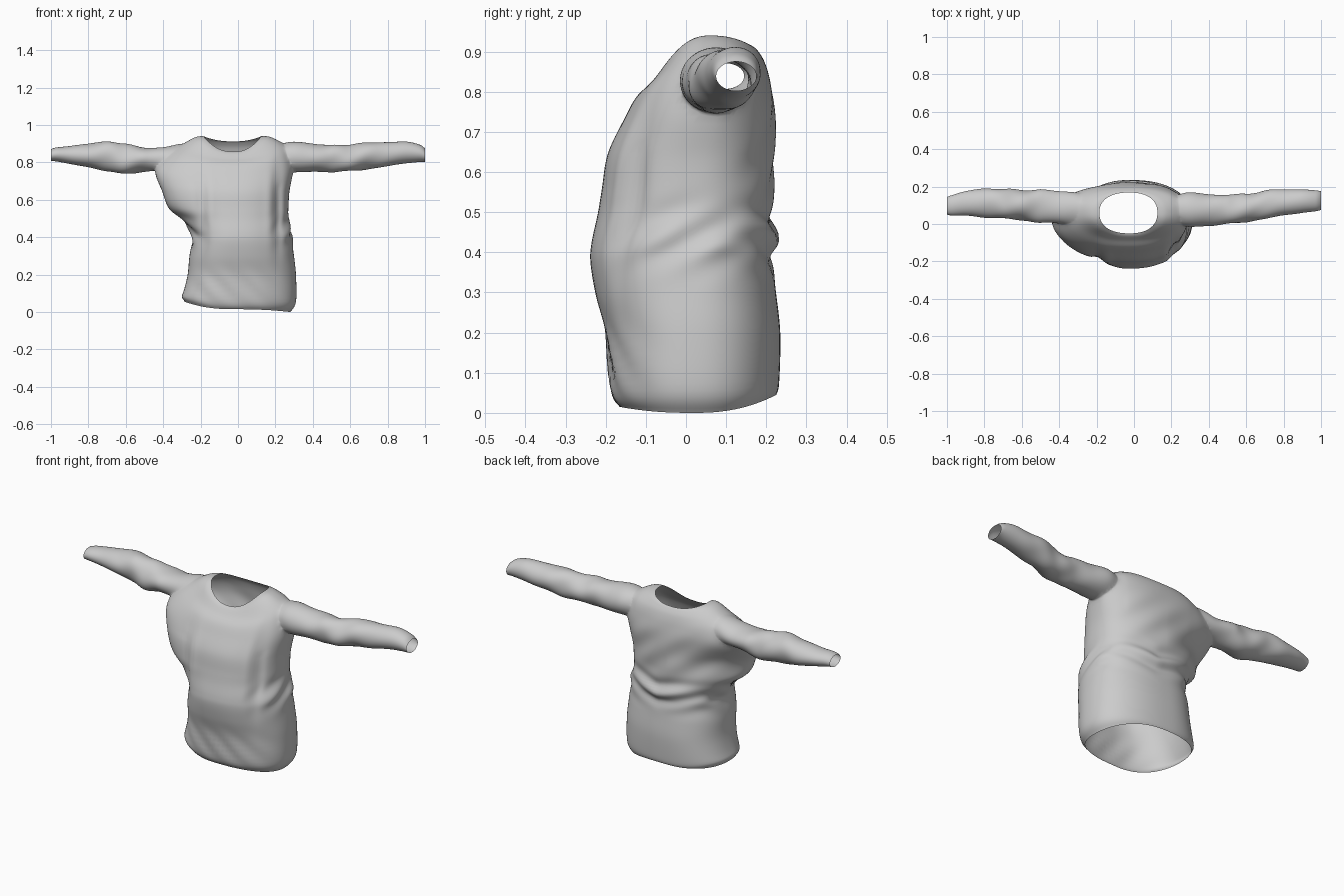
import bpy, bmesh, math
from mathutils import Vector

if "Cube" in bpy.data.objects:
    bpy.data.objects.remove(bpy.data.objects["Cube"])


def spline(rows, steps):
    """Catmull-Rom interpolation of table rows."""
    out = []
    n = len(rows)
    for i in range(n - 1):
        a, b, c, d = (rows[min(max(k, 0), n - 1)] for k in (i - 1, i, i + 1, i + 2))
        for s in range(steps):
            t = s / steps
            out.append([0.5 * (2 * q + (r - p) * t + (2 * p - 5 * q + 4 * r - w) * t * t
                               + (3 * q - p - 3 * r + w) * t ** 3)
                        for p, q, r, w in zip(a, b, c, d)])
    out.append(list(rows[-1]))
    return out


def bump(v, centre, width):
    return math.exp(-((v - centre) / width) ** 2)


def power(v, e):
    return math.copysign(abs(v) ** e, v)


def loft(name, rings):
    """Closed tube; each end is a fan around a centre point. Returns object and centres."""
    bm = bmesh.new()
    loops = [[bm.verts.new(p) for p in ring] for ring in rings]
    n = len(loops[0])
    for a, b in zip(loops, loops[1:]):
        for i in range(n):
            bm.faces.new((a[i], a[(i + 1) % n], b[(i + 1) % n], b[i]))
    centres = []
    for loop in (loops[0], loops[-1]):
        c = sum((v.co for v in loop), Vector()) / n
        centres.append(c)
        cv = bm.verts.new(c)
        for i in range(n):
            bm.faces.new((loop[i], loop[(i + 1) % n], cv))
    bmesh.ops.recalc_face_normals(bm, faces=bm.faces)
    me = bpy.data.meshes.new(name)
    bm.to_mesh(me)
    bm.free()
    ob = bpy.data.objects.new(name, me)
    bpy.context.collection.objects.link(ob)
    return ob, centres


# Torso: z side, z front, z back, x left, x right, y front, y back, y centre
TORSO = [
    (.005, .02, .05, -.285, .28, -.165, .225, .02),
    (.06, .06, .08, -.30, .31, -.187, .232, .02),
    (.20, .20, .20, -.27, .31, -.20, .235, .02),
    (.30, .30, .30, -.26, .30, -.225, .225, .02),
    (.38, .38, .38, -.245, .29, -.238, .215, .02),
    (.43, .43, .43, -.25, .285, -.235, .222, .02),
    (.50, .50, .50, -.30, .27, -.22, .213, .02),
    (.56, .56, .56, -.37, .27, -.21, .217, .02),
    (.65, .65, .65, -.405, .275, -.195, .22, .03),
    (.76, .735, .76, -.445, .295, -.155, .22, .06),
    (.845, .79, .83, -.38, .28, -.125, .21, .07),
    (.90, .825, .88, -.30, .25, -.09, .195, .07),
    (.94, .853, .908, -.23, .175, -.065, .178, .06),
    (.945, .862, .917, -.185, .125, -.05, .168, .06)]


def torso_ring(row, n=112):
    zs, zf, zb, xl, xr, yf, yb, yc = row
    pts = []
    for i in range(n):
        a = 2 * math.pi * i / n
        c, s = math.cos(a), math.sin(a)
        # the slack under the left arm hangs forward and is pinched at the back
        wide = bump(zs, .64, .13) if c < 0 else 0
        e = 0.86 + wide * (.34 if s > 0 else .16)
        cx = -.025
        x = cx + power(c, e) * (xr - cx if c > 0 else cx - xl)
        y = yc + power(s, e) * (yb - yc if s > 0 else yc - yf)
        y -= .045 * wide * c * c
        z = zs + ((zf if s < 0 else zb) - zs) * s * s
        z += .055 * max(0, -c) ** 2 * bump(zs, .0, .08)
        front, back = max(0, -s), max(0, s)
        # long folds either side of the front panel
        fold = bump(zs, .56, .19)
        y += front * fold * (.036 * bump(x, .215, .024) + .016 * bump(x, -.195, .03))
        y -= front * fold * .008 * (bump(x, .17, .025) + bump(x, -.15, .025))
        # gathers above the hem
        low = bump(zs, .13, .08)
        y += front * low * .004 * math.sin(45 * x + 40 * z)
        # slack folds across the back waist
        waist = bump(zs, .44, .07)
        y += back * waist * .011 * math.sin(62 * (z - .3 * abs(x - .03)))
        y += back * bump(zs, .65, .15) * .004 * math.sin(38 * (z + .8 * x))
        # creases at the sides
        x += abs(c) ** 3 * waist * .008 * math.sin(55 * (z - .6 * y))
        pts.append((x, y, z))
    return pts


# Sleeves: x, z low, z high, y low, y high
SLEEVE_LEFT = [
    (-.20, .80, .885, .04, .13), (-.30, .77, .905, .00, .168), (-.40, .765, .885, .00, .175),
    (-.50, .755, .887, .01, .185), (-.61, .742, .902, .02, .182), (-.70, .76, .918, .03, .186),
    (-.80, .778, .905, .035, .19), (-.90, .797, .892, .045, .175), (-.97, .81, .885, .045, .155),
    (-1.0, .812, .876, .05, .145)]
SLEEVE_RIGHT = [
    (.19, .80, .885, .04, .13), (.28, .755, .917, -.015, .17), (.40, .753, .905, -.01, .16),
    (.50, .755, .90, .00, .156), (.60, .757, .897, .01, .16), (.70, .77, .914, .03, .18),
    (.80, .785, .912, .045, .185), (.90, .80, .916, .06, .185), (.97, .807, .90, .068, .18),
    (1.0, .807, .88, .075, .175)]


def sleeve_ring(row, n=48):
    x, z0, z1, y0, y1 = row
    pts = []
    for i in range(n):
        a = 2 * math.pi * i / n
        # spiral pull lines fading out towards the cuff
        amp = .045 * bump(abs(x), .58, .22)
        k = 1 + amp * math.sin(3 * a + 26 * x) + amp * .6 * math.sin(2 * a - 41 * x)
        pts.append((x, (y0 + y1) / 2 + (y1 - y0) / 2 * k * math.cos(a),
                    (z0 + z1) / 2 + (z1 - z0) / 2 * k * math.sin(a)))
    return pts


shirt, openings = loft("shirt", [torso_ring(r) for r in spline(TORSO, 6)])
sleeves = []
for name, table in (("sleeve_left", SLEEVE_LEFT), ("sleeve_right", SLEEVE_RIGHT)):
    ob, centres = loft(name, [sleeve_ring(r) for r in spline(table, 7)])
    openings.append(centres[1])
    sleeves.append(ob)
    mod = shirt.modifiers.new(name, 'BOOLEAN')
    mod.operation = 'UNION'
    mod.solver = 'EXACT'
    mod.object = ob

# Join the sleeves to the torso
dg = bpy.context.evaluated_depsgraph_get()
joined = bpy.data.meshes.new_from_object(shirt.evaluated_get(dg))
shirt.modifiers.clear()
shirt.data = joined
for ob in sleeves:
    bpy.data.objects.remove(ob)

# Open the neck, hem and cuffs, then soften the armhole seams
bm = bmesh.new()
bm.from_mesh(joined)
caps = [v for v in bm.verts if any((v.co - c).length < 1e-3 for c in openings)]
bmesh.ops.delete(bm, geom=caps, context='VERTS')
bmesh.ops.triangulate(bm, faces=[f for f in bm.faces if len(f.verts) > 4])
seam = [v for v in bm.verts if .2 < abs(v.co.x) < .5 and v.co.z > .68 and not v.is_boundary]
for _ in range(6):
    bmesh.ops.smooth_vert(bm, verts=seam, factor=.5, use_axis_x=True, use_axis_y=True, use_axis_z=True)
low = min(v.co.z for v in bm.verts)
bmesh.ops.translate(bm, verts=bm.verts, vec=(0, 0, -low))
bm.to_mesh(joined)
bm.free()

bpy.context.view_layer.objects.active = shirt
shirt.select_set(True)
bpy.ops.object.shade_smooth_by_angle(angle=math.radians(50))
